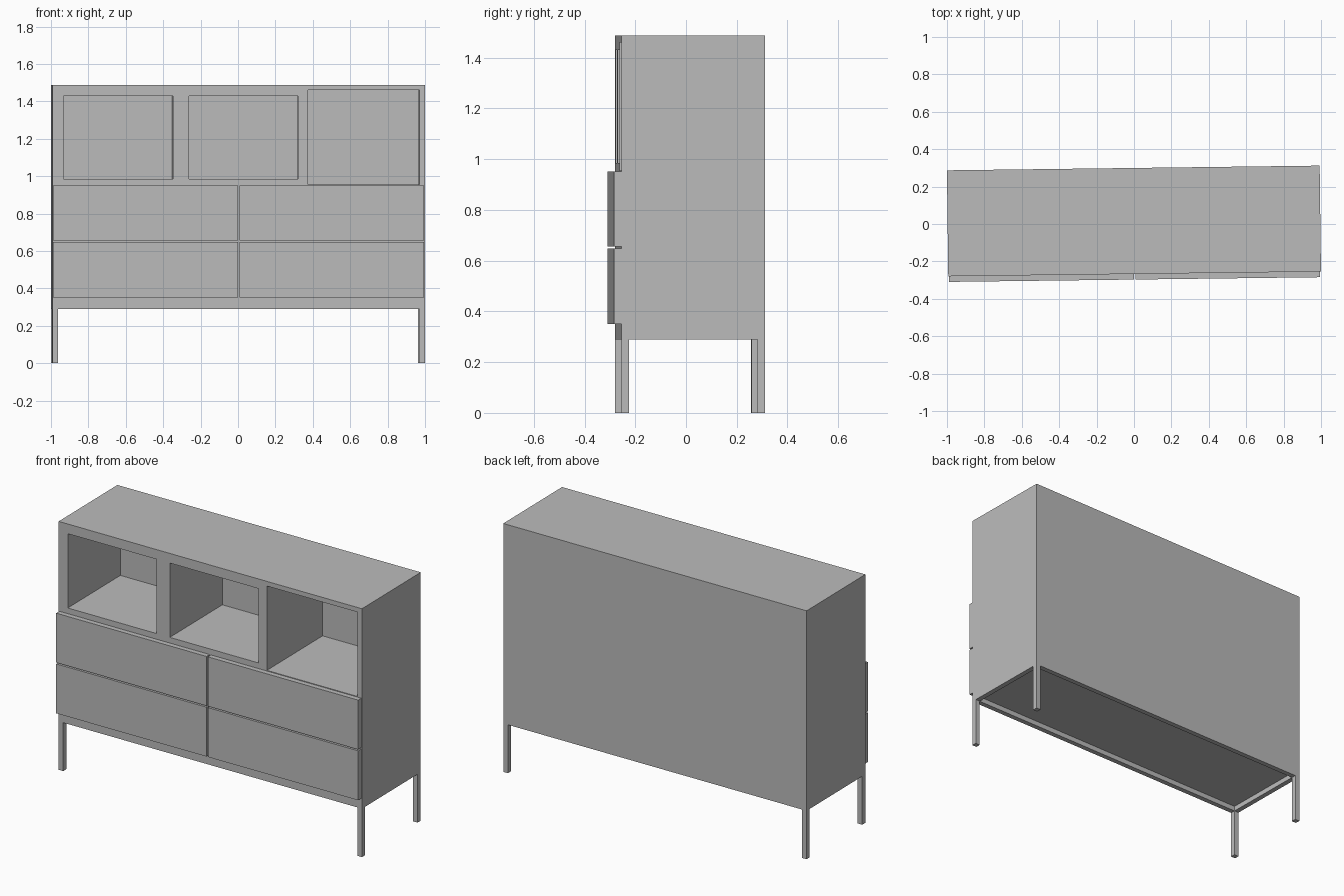
import bpy
import bmesh
from mathutils import Matrix, Vector

if "Cube" in bpy.data.objects:
    bpy.data.objects.remove(bpy.data.objects["Cube"])

# Single flat finish
grey = bpy.data.materials.new("plain_grey")
grey.use_nodes = True
COLOUR = (0.5, 0.5, 0.5, 1)
grey.diffuse_color = COLOUR
grey.node_tree.nodes["Principled BSDF"].inputs["Base Color"].default_value = COLOUR

TURN = Matrix.Rotation(0.0126, 4, "Z")  # the cabinet stands slightly turned
T = 0.03                                # board thickness
W = 0.9964                              # half width
FRONT, BACK = -0.267, 0.2995
BASE, FLOOR, SHELF, LID, TOP = 0.32, 0.351, 0.955, 1.46, 1.488
INNER = BACK - T


def make_part(name, boxes):
    """One object from boxes given as (x0, x1, y0, y1, z0, z1)."""
    bm = bmesh.new()
    for x0, x1, y0, y1, z0, z1 in boxes:
        size = Vector((x1 - x0, y1 - y0, z1 - z0))
        centre = Vector((x0 + x1, y0 + y1, z0 + z1)) / 2
        bmesh.ops.create_cube(
            bm, size=1,
            matrix=TURN @ Matrix.Translation(centre) @ Matrix.Diagonal(size.to_4d()))
    mesh = bpy.data.meshes.new(name)
    bm.to_mesh(mesh)
    bm.free()
    mesh.materials.append(grey)
    obj = bpy.data.objects.new(name, mesh)
    bpy.context.collection.objects.link(obj)
    return obj


# Carcass boards
make_part("top_board", [(-W, W, FRONT, BACK, LID, TOP)])
make_part("bottom_board", [(-W, W, FRONT, BACK, BASE, FLOOR)])
make_part("back_panel", [(-W, W, INNER, BACK, FLOOR, LID)])
make_part("left_side", [(W - T, W, FRONT, INNER, FLOOR, LID)])
make_part("right_side", [(-W, T - W, FRONT, INNER, FLOOR, LID)])
make_part("middle_shelf", [(T - W, W - T, FRONT, INNER, SHELF - T, SHELF)])
make_part("drawer_divider", [(-T / 2, T / 2, FRONT, INNER, FLOOR, SHELF - T)])

# Upright dividers between the three cubbies
DIVIDERS = [(-0.322, -0.296), (0.348, 0.372)]
for i, (x0, x1) in enumerate(DIVIDERS):
    make_part(f"cubby_divider_{i + 1}", [(x0, x1, FRONT, INNER, SHELF, LID)])

# Two box inserts, open at the front
cells = [(T - W, DIVIDERS[0][0]), (DIVIDERS[0][1], DIVIDERS[1][0])]
for i, (x0, x1) in enumerate(cells):
    make_part(f"cubby_insert_{i + 1}", [
        (x0, x0 + T, FRONT, INNER, SHELF, LID),
        (x1 - T, x1, FRONT, INNER, SHELF, LID),
        (x0 + T, x1 - T, FRONT, INNER, SHELF, SHELF + T),
        (x0 + T, x1 - T, FRONT, INNER, LID - T, LID),
        (x0 + T, x1 - T, INNER - T, INNER, SHELF + T, LID - T)])

# Four overlaid drawer fronts, with a rail behind the gap between rows
for side, x0, x1 in (("right", -0.992, -0.004), ("left", 0.004, 0.992)):
    for row, z0 in (("lower", FLOOR), ("upper", 0.655)):
        make_part(f"{row}_{side}_drawer_front",
                  [(x0, x1, FRONT - T, FRONT, z0, z0 + 0.296)])
make_part("drawer_rail", [(T - W, W - T, FRONT, FRONT + T, 0.635, 0.665)])

# Base frame of square bars
UNDER = BASE - T
make_part("base_frame", [
    (-W, W, FRONT, FRONT + T, UNDER, BASE),
    (-W, W, BACK - T, BACK, UNDER, BASE),
    (-W, T - W, FRONT + T, BACK - T, UNDER, BASE),
    (W - T, W, FRONT + T, BACK - T, UNDER, BASE)])

# Square legs at the corners
for side, x in (("right", -W), ("left", W - T)):
    for end, y in (("front", FRONT), ("back", BACK - T)):
        make_part(f"{end}_{side}_leg", [(x, x + T, y, y + T, 0, UNDER)])
